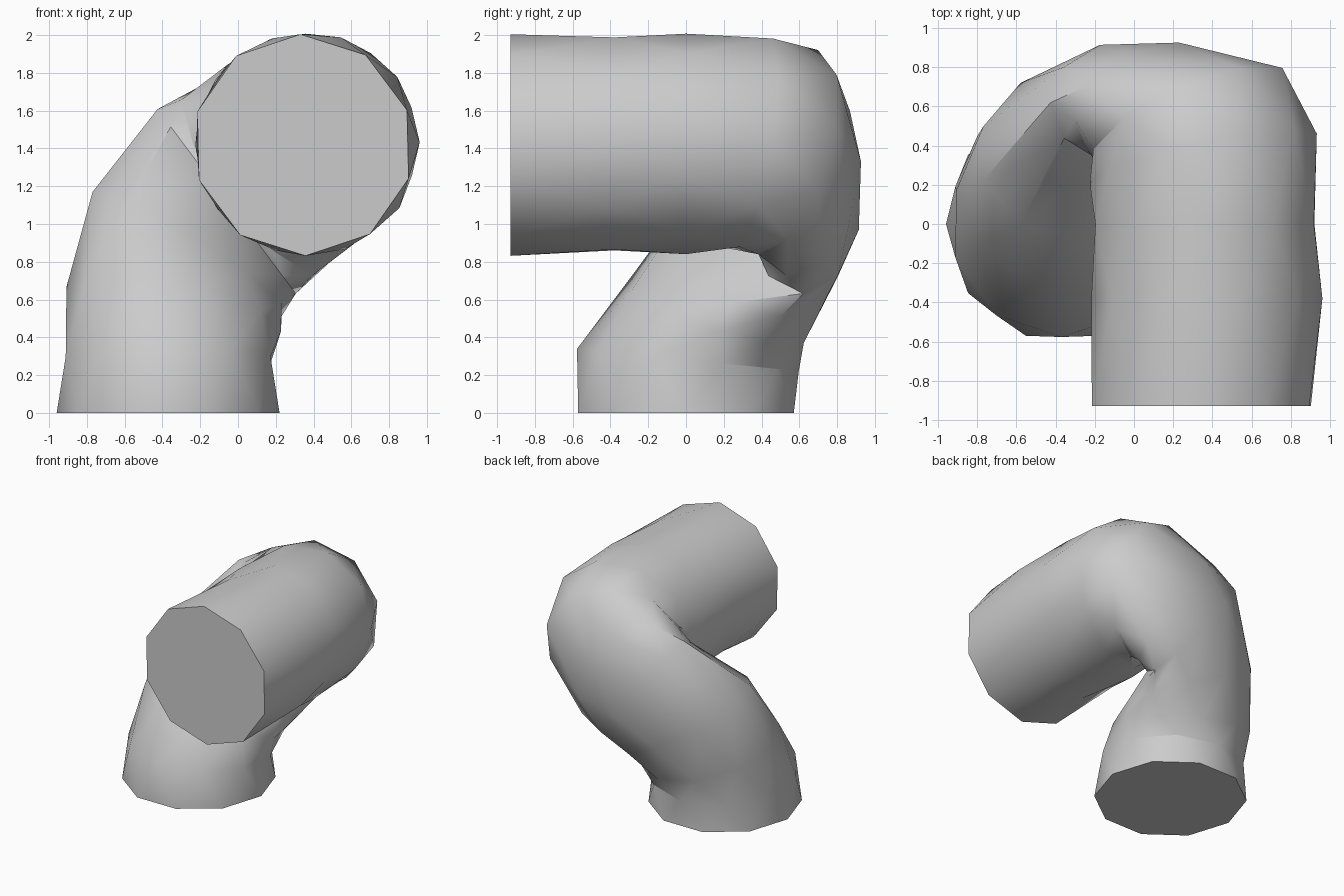
import bpy, bmesh, math
from mathutils import Vector

cube = bpy.data.objects.get("Cube")
if cube:
    bpy.data.objects.remove(cube)

grey = bpy.data.materials.new("plain_grey")
grey.use_nodes = True
colour = (0.6, 0.6, 0.6, 1)
grey.diffuse_color = colour
grey.node_tree.nodes["Principled BSDF"].inputs["Base Color"].default_value = colour

SIDES = 10


def section(centre, across, outward, width, depth):
    """Oval cross-section: centre, its two axes and their half sizes."""
    return (Vector(centre), Vector(across).normalized() * width,
            Vector(outward).normalized() * depth)


def elbow(pivot, turn, width, depth):
    """Cross-section swung about the inner crease by a turn in degrees."""
    t = math.radians(turn)
    outward = Vector((0.8 * math.sin(t), math.cos(t), 0.6 * math.sin(t)))
    return section(Vector(pivot) + outward * depth, (0.6, 0, -0.8), outward, width, depth)


right, back = (1, 0, 0), (0, 1, 0)
sections = [
    # Upright leg leaning back
    section((-0.37, 0, 0), right, back, 0.59, 0.6),
    section((-0.37, 0.01, 0.28), right, (0, 1, -0.1), 0.57, 0.59),
    section((-0.34, 0.17, 0.55), (0.97, 0, -0.2), (0, 0.95, -0.3), 0.58, 0.5),
    section((-0.27, 0.36, 0.84), (0.85, 0, -0.5), (0, 0.97, -0.25), 0.61, 0.46),
    # Pinched elbow
    elbow((-0.06, 0.31, 1.12), 0, 0.61, 0.31),
    elbow((-0.05, 0.32, 1.12), 30, 0.61, 0.35),
    elbow((-0.08, 0.27, 1.1), 60, 0.58, 0.54),
    elbow((-0.11, 0.18, 1.08), 75, 0.58, 0.6),
    # Level arm
    elbow((-0.11, 0, 1.07), 90, 0.58, 0.59),
    elbow((-0.1, -0.38, 1.07), 90, 0.59, 0.59),
    elbow((-0.12, -0.93, 1.07), 90, 0.59, 0.58),
]

# Each ring is turned half a step from the last, giving triangular facets
bm = bmesh.new()
rings = []
for k, (centre, u, v) in enumerate(sections):
    angles = [math.tau * (i + k / 2) / SIDES for i in range(SIDES)]
    rings.append([bm.verts.new(centre + u * math.cos(a) + v * math.sin(a)) for a in angles])
for a, b in zip(rings, rings[1:]):
    for i in range(SIDES):
        j = (i + 1) % SIDES
        bm.faces.new((a[i], a[j], b[i]))
        bm.faces.new((a[j], b[j], b[i]))
# Flat closed ends
bm.faces.new(rings[0][::-1])
bm.faces.new(rings[-1])
bmesh.ops.recalc_face_normals(bm, faces=bm.faces)

mesh = bpy.data.meshes.new("bent_pipe")
bm.to_mesh(mesh)
bm.free()
mesh.materials.append(grey)
pipe = bpy.data.objects.new("bent_pipe", mesh)
bpy.context.collection.objects.link(pipe)

bpy.ops.object.select_all(action="DESELECT")
pipe.select_set(True)
bpy.context.view_layer.objects.active = pipe
bpy.ops.object.shade_smooth_by_angle(angle=math.radians(40))
